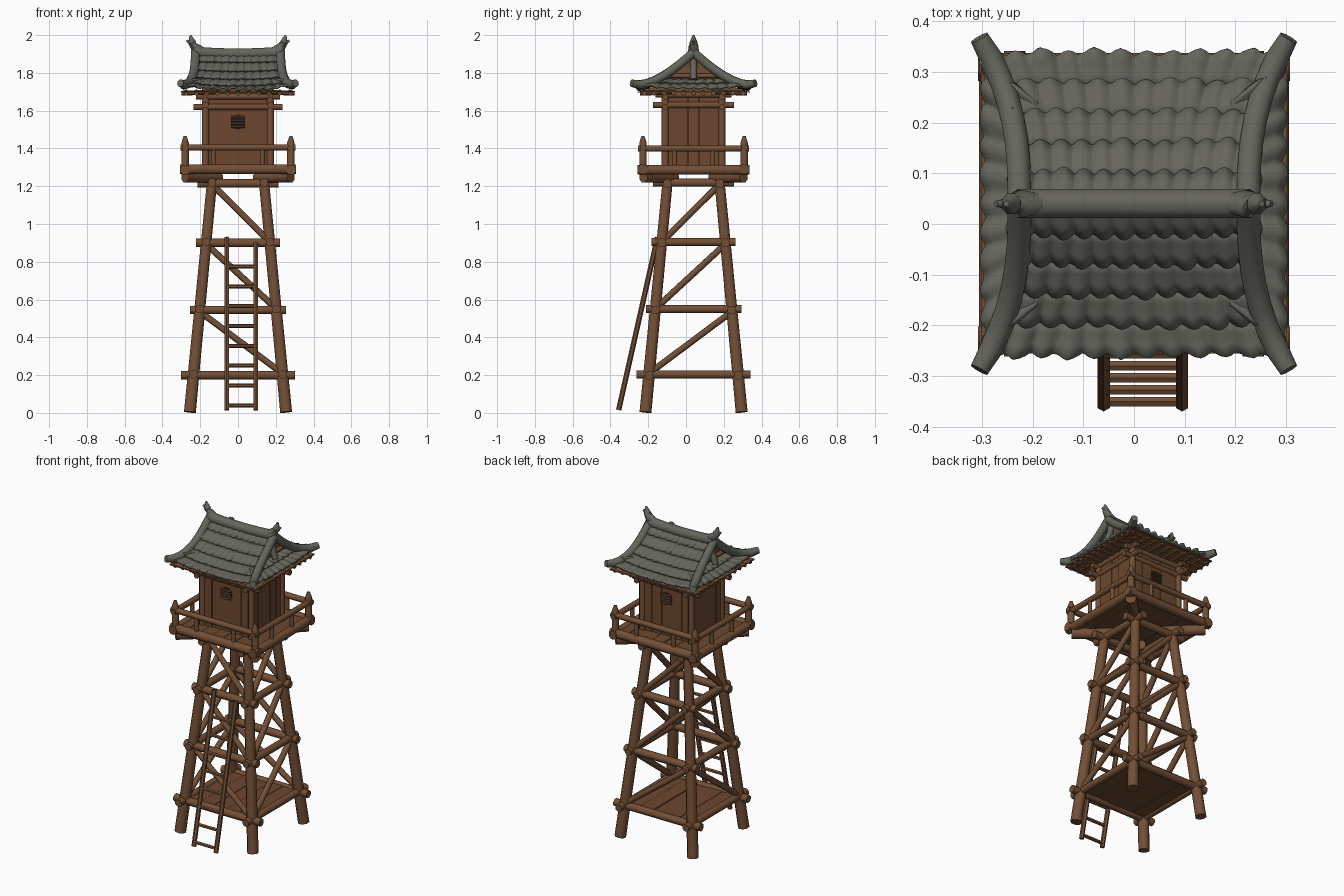
import bpy, bmesh, math, random
from mathutils import Vector

random.seed(4)
if "Cube" in bpy.data.objects:
    bpy.data.objects.remove(bpy.data.objects["Cube"])

CY = 0.04  # centre line of the tower in y


def material(name, rgb):
    m = bpy.data.materials.new(name)
    m.use_nodes = True
    m.diffuse_color = (*rgb, 1)
    node = next(n for n in m.node_tree.nodes if n.type == 'BSDF_PRINCIPLED')
    node.inputs["Base Color"].default_value = (*rgb, 1)
    node.inputs["Roughness"].default_value = 0.9
    return m


LOG = material("log brown", (0.17, 0.078, 0.036))
PLANK = material("plank brown", (0.15, 0.064, 0.029))
SLATE = material("slate grey", (0.13, 0.13, 0.108))
DARK = material("window dark", (0.025, 0.014, 0.009))


def finish(name, bm, mat, angle=50):
    bmesh.ops.recalc_face_normals(bm, faces=bm.faces)
    me = bpy.data.meshes.new(name)
    bm.to_mesh(me)
    bm.free()
    me.materials.append(mat)
    me.shade_smooth()
    me.set_sharp_from_angle(angle=math.radians(angle))
    ob = bpy.data.objects.new(name, me)
    bpy.context.scene.collection.objects.link(ob)
    return ob


def tube(name, path, radii, mat=LOG, sides=8, squash=1.0):
    """Log or ridge swept along a path, offset to the tower centre."""
    pts = [Vector(p) + Vector((0, CY, 0)) for p in path]
    if not isinstance(radii, (list, tuple)):
        radii = [radii] * len(pts)
    bm = bmesh.new()
    rings = []
    for i, p in enumerate(pts):
        t = (pts[min(i + 1, len(pts) - 1)] - pts[max(i - 1, 0)]).normalized()
        ref = Vector((0, 0, 1)) if abs(t.z) < 0.9 else Vector((0, 1, 0))
        u = t.cross(ref).normalized()
        v = u.cross(t)
        ring = []
        for k in range(sides):
            a = math.tau * (k + 0.5) / sides
            ring.append(bm.verts.new(p + radii[i] * (u * math.cos(a) * squash + v * math.sin(a))))
        rings.append(ring)
    for r0, r1 in zip(rings, rings[1:]):
        for k in range(sides):
            j = (k + 1) % sides
            bm.faces.new((r0[k], r0[j], r1[j], r1[k]))
    bm.faces.new(rings[0])
    bm.faces.new(rings[-1])
    return finish(name, bm, mat)


def box(name, lo, hi, mat=PLANK):
    bm = bmesh.new()
    bmesh.ops.create_cube(bm, size=1)
    for v in bm.verts:
        v.co = Vector([lo[i] + (v.co[i] + 0.5) * (hi[i] - lo[i]) for i in range(3)])
        v.co.y += CY
    return finish(name, bm, mat, 30)


def planks(name, half_x, half_y, z0, z1, count):
    step = 2 * half_x / count
    for i in range(count):
        x = -half_x + i * step
        dz, dy = random.uniform(-0.003, 0.003), random.uniform(-0.006, 0.004)
        box(name, (x + 0.001, -half_y - dy, z0 + dz), (x + step - 0.001, half_y + dy, z1 + dz))


def spread(z):
    return 0.255 - 0.096 * z


# legs
for sx in (-1, 1):
    for sy in (-1, 1):
        tube("leg", [(sx * spread(z), sy * spread(z), z) for z in (0.004, 0.6, 1.25)],
             [0.034, 0.031, 0.029])

# cross beams at each level
LEVELS = [(0.2, 0.302), (0.545, 0.253), (0.9, 0.222), (1.215, 0.215)]
for z, reach in LEVELS:
    h = spread(z)
    for s in (-1, 1):
        tube("beam_across", [(-reach, s * h, z), (reach, s * h, z)], 0.024)
        tube("beam_deep", [(s * h, -reach, z + 0.004), (s * h, reach, z + 0.004)], 0.023)

# diagonal braces
for (z0, _), (z1, _) in zip(LEVELS, LEVELS[1:]):
    a, b = spread(z0) - 0.015, spread(z1) - 0.015
    for s in (-1, 1):
        lo, hi = z0 + 0.02, z1 - 0.02
        tube("brace_across", [(a, s * (a + 0.015), lo), (-b, s * (b + 0.015), hi)], 0.018)
        tube("brace_deep", [(s * (a + 0.015), -a, lo), (s * (b + 0.015), b, hi)], 0.018)

# lower floor
planks("lower_floor", 0.225, 0.225, 0.195, 0.212, 5)

# ladder
def ladder_y(z):
    return -0.40 + 0.225 * z


for x, top in ((-0.06, 0.93), (0.095, 0.9)):
    tube("ladder_rail", [(x, ladder_y(z), z) for z in (0.015, top)], 0.014, sides=6)
for i in range(8):
    z = 0.04 + i * 0.105
    tube("ladder_rung", [(-0.065, ladder_y(z), z), (0.1, ladder_y(z), z)], 0.011, sides=6)

# platform: corner brackets, edge beams, deck
PX, PY = 0.28, 0.268
for sx in (-1, 1):
    for sy in (-1, 1):
        tube("corner_bracket", [(sx * 0.1, sy * 0.1, 1.245), (sx * 0.28, sy * 0.265, 1.25)], 0.032)
for s in (-1, 1):
    tube("platform_edge_front", [(-0.308, s * PY, 1.29), (0.308, s * PY, 1.29)], 0.028)
    tube("platform_edge_side", [(s * PX, -0.297, 1.287), (s * PX, 0.297, 1.287)], 0.028)
planks("deck", PX, PY, 1.275, 1.303, 7)

# railing
for s in (-1, 1):
    tube("rail_front", [(-0.305, s * PY, 1.405), (0.305, s * PY, 1.405)], 0.018)
    tube("rail_side", [(s * PX, -0.293, 1.4), (s * PX, 0.293, 1.4)], 0.018)
    for t in (-1, 1):
        tube("corner_post", [(s * PX, t * PY, z) for z in (1.28, 1.43, 1.465)], [0.021, 0.021, 0.009])
        tube("rail_post_front", [(t * 0.13, s * PY, 1.29), (t * 0.13, s * PY, 1.41)], 0.013)
        tube("rail_post_side", [(s * PX, t * 0.1, 1.29), (s * PX, t * 0.1, 1.41)], 0.013)

# cabin walls of upright planks
WX, WY = 0.172, 0.15
box("cabin_core", (-WX + 0.012, -WY + 0.012, 1.29), (WX - 0.012, WY - 0.012, 1.72))
for s in (-1, 1):
    for i in range(5):
        d = random.uniform(0, 0.006)
        w, v = 2 * WX / 5, 2 * WY / 5
        x, y = -WX + i * w, -WY + i * v
        yo, xo = sorted((s * (WY - 0.02), s * (WY + d))), sorted((s * (WX - 0.02), s * (WX + d)))
        box("wall_plank_front", (x + 0.001, yo[0], 1.3), (x + w - 0.001, yo[1], 1.7))
        box("wall_plank_side", (xo[0], y + 0.001, 1.3), (xo[1], y + v - 0.001, 1.7))
    for t in (-1, 1):
        tube("cabin_post", [(s * WX, t * WY, 1.29), (s * WX, t * WY, 1.72)], 0.02)
    # wall plates and projecting brackets
    for z, reach in ((1.62, 0.235), (1.675, 0.222)):
        tube("wall_beam_front", [(-reach, s * WY, z), (reach, s * WY, z)], 0.017)
        tube("wall_beam_side", [(s * WX, -reach + 0.02, z + 0.01), (s * WX, reach - 0.02, z + 0.01)], 0.017)
    # round barred window
    face = s * (WY + 0.005)
    tube("window_hole", [(0, face, 1.54), (0, face + s * 0.005, 1.54)], 0.04, DARK, 10)
    for k in range(4):
        z = 1.515 + 0.017 * k
        tube("window_bar", [(-0.037, face + s * 0.006, z), (0.037, face + s * 0.006, z)], 0.0055, LOG, 6)

# eave boards and rafters
box("eave_board", (-0.302, -0.296, 1.695), (0.302, 0.298, 1.702), LOG)
for s in (-1, 1):
    for i in range(11):
        x = -0.275 + 0.055 * i
        tube("rafter_front", [(x, s * 0.1, 1.7), (x, s * 0.283, 1.692)], 0.013, LOG, 6)
        tube("rafter_side", [(s * 0.12, x * 0.95, 1.7), (s * 0.3, x * 0.95, 1.692)], 0.013, LOG, 6)


# main roof: overlapping rows of wavy tiles on a sagging slope
def slope_z(t):
    return 1.70 + 0.195 * max(1 - t, 0) ** 1.4


def half_width(t):
    return 0.215 + 0.07 * t * t


def tile_sheet(name, rows, waves, place):
    for r in range(rows):
        bm = bmesh.new()
        cols = waves * 6
        bumps = [random.uniform(-0.006, 0.006) for _ in range(waves + 1)]
        grid = []
        for j in range(4):
            f = j / 3
            line = []
            for c in range(cols + 1):
                wave = math.cos(math.tau * c / 6)
                jit = bumps[(c + 3) // 6]
                t = (r - 0.12 + f * (1.15 + 0.1 * wave + 10 * jit)) / rows
                lift = 0.004 + 0.013 * f + 0.006 * wave * (0.5 + f / 2) + jit * f * 0.7
                line.append(bm.verts.new(place(2 * c / cols - 1, min(max(t, 0), 1.04), lift)))
            grid.append(line)
        for a, b in zip(grid, grid[1:]):
            for c in range(cols):
                bm.faces.new((a[c], a[c + 1], b[c + 1], b[c]))
        ob = finish(name, bm, SLATE, 60)
        mod = ob.modifiers.new("thickness", 'SOLIDIFY')
        mod.thickness, mod.offset = 0.012, 0


for s in (-1, 1):
    def main_slope(u, t, lift):
        z = slope_z(t) + 0.025 * abs(u) ** 3 * t + lift
        return Vector((u * half_width(t), CY + s * 0.298 * t, z))

    def side_skirt(u, t, lift):
        y = u * (0.2 + 0.085 * t)
        return Vector((s * (0.19 + 0.108 * t), CY + y, 1.76 - 0.055 * t + 0.02 * abs(u) ** 3 * t + lift))

    tile_sheet("roof_tiles", 5, 11, main_slope)
    tile_sheet("side_skirt_tiles", 2, 10, side_skirt)

    # gable wall with timbers
    bm = bmesh.new()
    outline = [(0.25 * k / 5, slope_z(abs(k) / 5 * 0.85) - 0.004) for k in range(-5, 6)]
    vs = [bm.verts.new((s * 0.19, CY + y, z)) for y, z in outline + [(0.25, 1.70), (-0.25, 1.70)]]
    bm.faces.new(vs)
    finish("gable_wall", bm, LOG)
    tube("gable_beam", [(s * 0.2, -0.13, 1.785), (s * 0.2, 0.13, 1.785)], 0.014)
    tube("gable_ridge", [(s * 0.2, 0, 1.9), (s * 0.212, 0, 1.83), (s * 0.235, 0, 1.765)], 0.019, SLATE)

    # curved hip ridges
    for d in (-1, 1):
        path, rad = [], []
        for i in range(9):
            t = i / 8 * 1.1
            path.append((s * (0.226 + 0.062 * t ** 2.6), d * 0.298 * t,
                         slope_z(t) + 0.014 + 0.024 * t ** 3))
            rad.append(0.025 if i < 8 else 0.02)
        tube("hip_ridge", path, rad, SLATE)

    # ridge end ornaments
    tube("ridge_finial", [(s * 0.18, 0, 1.915), (s * 0.225, 0, 1.93), (s * 0.243, 0, 1.96), (s * 0.252, 0, 1.999)],
         [0.02, 0.029, 0.022, 0.006], SLATE)
    tube("finial_prong", [(s * 0.225, 0, 1.94), (s * 0.272, 0, 1.972)], [0.018, 0.006], SLATE)

# main ridge with a slight sag
tube("main_ridge", [(x, 0, 1.9 + 0.2 * x * x) for x in (-0.23, -0.12, 0, 0.12, 0.23)], 0.031, SLATE)
